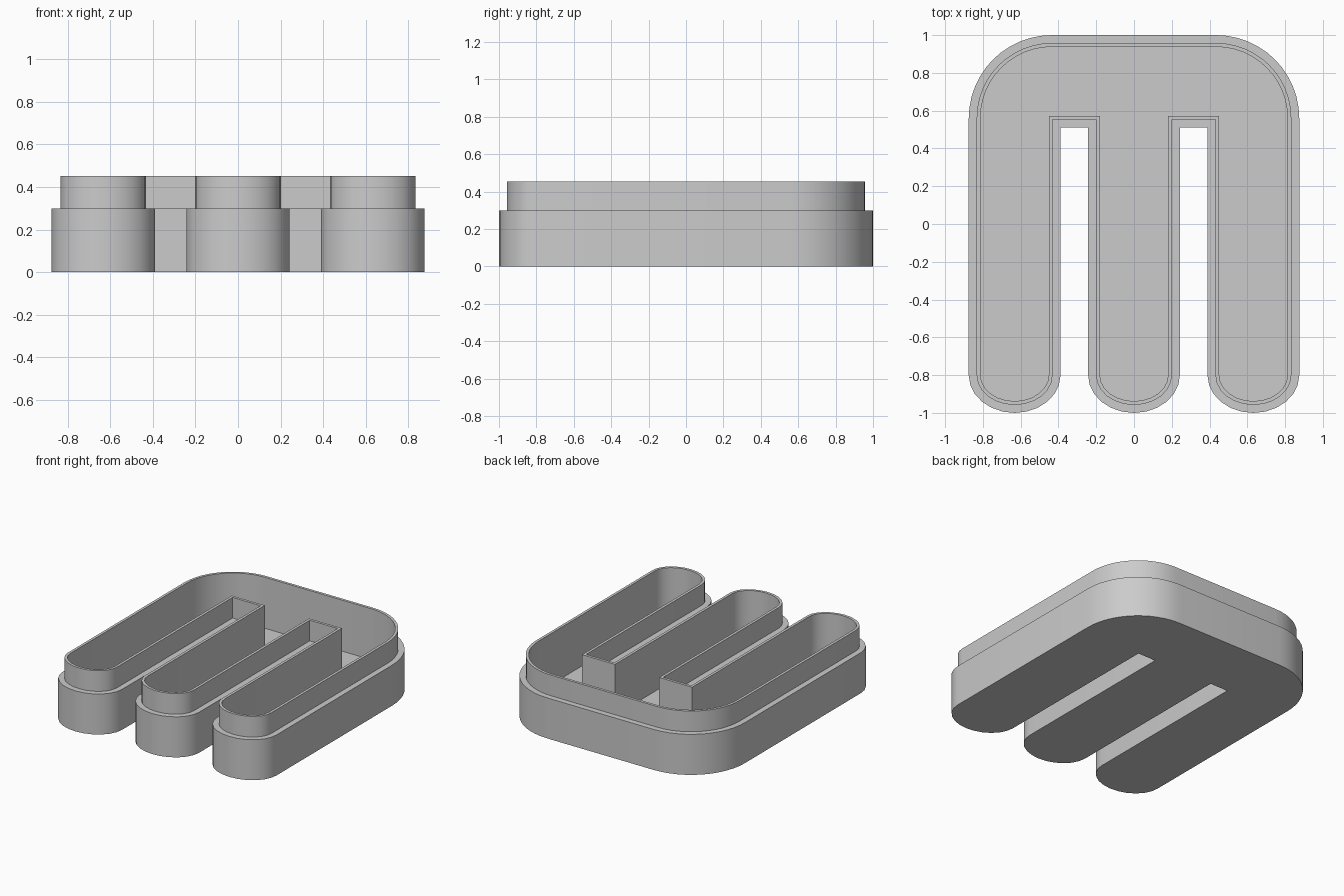
import bpy
import bmesh
import math

cube = bpy.data.objects.get("Cube")
if cube:
    bpy.data.objects.remove(cube, do_unlink=True)

LEG_X = 0.632        # centre of the side legs
LEG_HALF = 0.243     # half width of a leg
TIP_Y = -0.8         # where the rounded tips begin
SLOT_Y = 0.51        # closed end of the slots
BACK_R = 0.44        # radius of the back corners
STEPS = 12

grey = bpy.data.materials.new("light grey")
grey.use_nodes = True
colour = (0.6, 0.6, 0.6, 1)
grey.diffuse_color = colour
grey.node_tree.nodes["Principled BSDF"].inputs["Base Color"].default_value = colour


def arc(cx, cy, rx, ry, start, end):
    angles = [math.radians(start + (end - start) * i / STEPS) for i in range(STEPS + 1)]
    return [(cx + rx * math.cos(a), cy + ry * math.sin(a)) for a in angles]


def outline(inset):
    """Three-legged outline, counter-clockwise, pulled inwards by inset."""
    half, slot = LEG_HALF - inset, SLOT_Y + inset
    points = []
    for cx in (-LEG_X, 0, LEG_X):
        if cx > -LEG_X:
            points.append((cx - half, slot))
        points += arc(cx, TIP_Y, half, 0.2 - inset, 180, 360)
        if cx < LEG_X:
            points.append((cx + half, slot))
    r = BACK_R - inset
    corner = LEG_X + LEG_HALF - BACK_R
    points += arc(corner, 1 - BACK_R, r, r, 0, 90)
    points += arc(-corner, 1 - BACK_R, r, r, 90, 180)
    return points


# Wall section from the underside, over the step and lip, to the inner floor
section = [(0, 0), (0, 0.3), (0.042, 0.3), (0.042, 0.453), (0.062, 0.453), (0.062, 0.075)]

bm = bmesh.new()
rings = [[bm.verts.new((x, y, z)) for x, y in outline(inset)] for inset, z in section]
for low, high in zip(rings, rings[1:]):
    for i in range(len(low)):
        j = (i + 1) % len(low)
        bm.faces.new((low[i], low[j], high[j], high[i]))
bm.faces.new(rings[0][::-1])   # underside
bm.faces.new(rings[-1])        # inner floor

mesh = bpy.data.meshes.new("three_legged_tray")
bm.to_mesh(mesh)
bm.free()
mesh.materials.append(grey)
tray = bpy.data.objects.new("three_legged_tray", mesh)
bpy.context.collection.objects.link(tray)

bpy.ops.object.select_all(action='DESELECT')
tray.select_set(True)
bpy.context.view_layer.objects.active = tray
bpy.ops.object.shade_smooth_by_angle(angle=math.radians(35))
